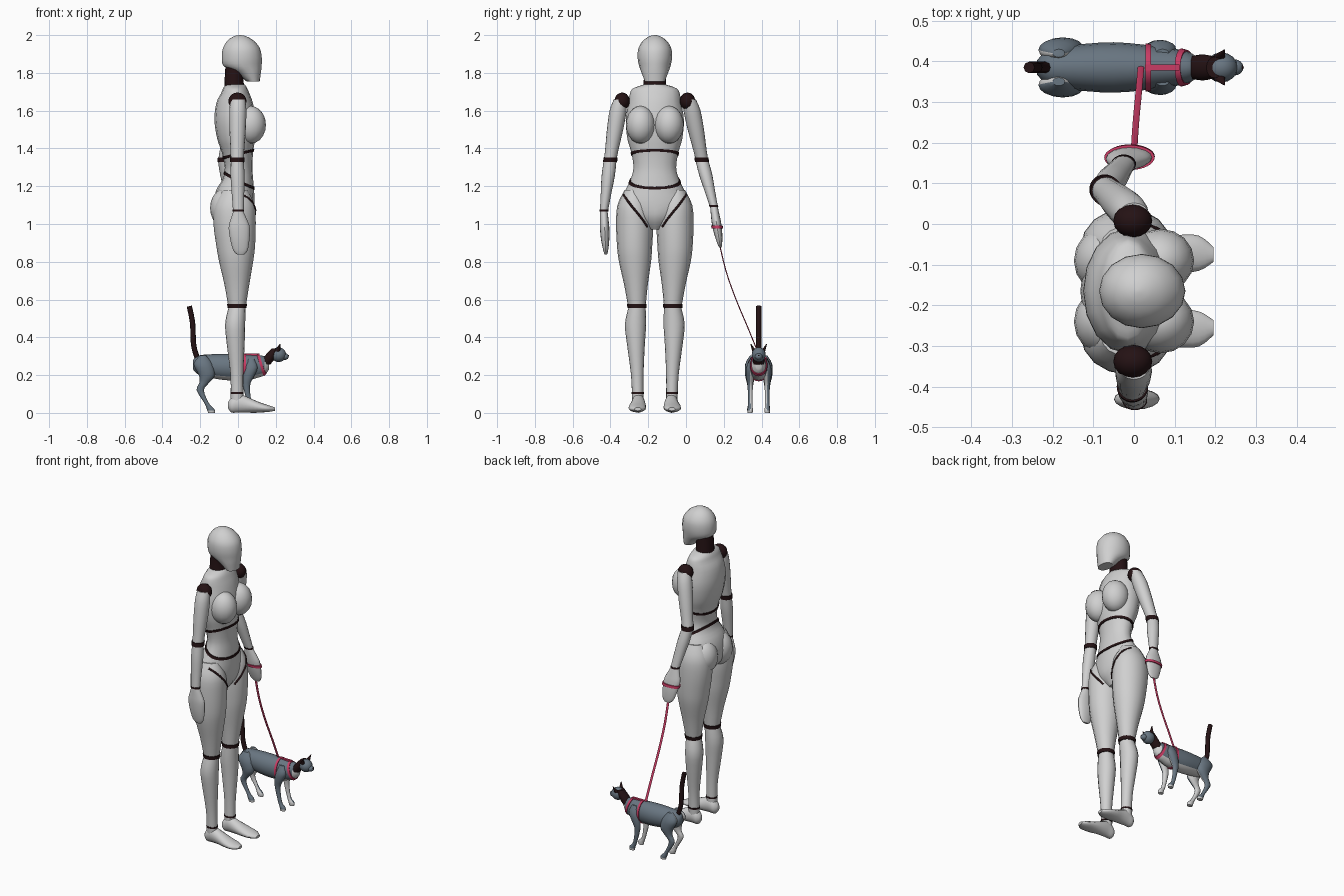
import bpy, bmesh, math
from mathutils import Vector
from mathutils.bvhtree import BVHTree

cube = bpy.data.objects.get("Cube")
if cube:
    bpy.data.objects.remove(cube)

BODY_Y, CAT_Y, SIDES = -0.165, 0.385, 16


def material(name, r, g, b):
    m = bpy.data.materials.new(name)
    m.use_nodes = True
    m.diffuse_color = (r, g, b, 1)
    m.node_tree.nodes["Principled BSDF"].inputs["Base Color"].default_value = (r, g, b, 1)
    return m


PALE = material("pale grey", .63, .63, .63)
DARK = material("dark brown", .018, .006, .007)
FUR = material("blue grey fur", .14, .18, .22)
PINK = material("pink strap", .6, .045, .13)


def finish(name, bm, mats, rule=None):
    bmesh.ops.recalc_face_normals(bm, faces=bm.faces)
    mesh = bpy.data.meshes.new(name)
    bm.to_mesh(mesh)
    bm.free()
    obj = bpy.data.objects.new(name, mesh)
    bpy.context.collection.objects.link(obj)
    for m in mats:
        mesh.materials.append(m)
    for p in mesh.polygons:
        p.use_smooth = True
        if rule:
            p.material_index = int(rule(p.normal, p.center))
    return obj


def refine(rings, steps=3):
    """Smooth a list of (position, centre, centre, radius, radius) sections."""
    v = [Vector(r) for r in rings]
    v = [v[0]] + v + [v[-1]]
    out = []
    for a, b, c, d in zip(v, v[1:], v[2:], v[3:]):
        for i in range(steps):
            t = i / steps
            out.append(b + (c - a) * (t / 2) + (a * 2 - b * 5 + c * 4 - d) * (t * t / 2)
                       + (b * 3 - a - c * 3 + d) * (t ** 3 / 2))
    return out + [v[-1]]


def point(ring, angle, axis, grow=0):
    pos, c1, c2, r1, r2 = ring
    u = c1 + (max(r1, .001) + grow) * math.cos(angle)
    v = c2 + (max(r2, .001) + grow) * math.sin(angle)
    return (u, v, pos) if axis == "Z" else (pos, u, v)


def skin(bm, rows, close):
    n = len(rows[0])
    pairs = list(zip(rows, rows[1:])) + ([(rows[-1], rows[0])] if close else [])
    for a, b in pairs:
        for i in range(n):
            j = (i + 1) % n
            bm.faces.new((a[i], a[j], b[j], b[i]))


def loft(name, rings, mats, axis="Z", rule=None):
    bm = bmesh.new()
    rows = [[bm.verts.new(point(r, math.tau * i / SIDES, axis)) for i in range(SIDES)]
            for r in refine(rings)]
    skin(bm, rows, False)
    bm.faces.new(rows[0])
    bm.faces.new(rows[-1])
    return finish(name, bm, mats, rule)


def section(rings, pos):
    rings = sorted(refine(rings), key=lambda r: r[0])
    for a, b in zip(rings, rings[1:]):
        if a[0] <= pos <= b[0]:
            return a.lerp(b, (pos - a[0]) / max(b[0] - a[0], 1e-6))
    return rings[0] if pos < rings[0][0] else rings[-1]


def band(name, rings, pos, width, mat, axis="Z", tilt=(0, 0), grow=.004):
    """A strip hugging a lofted part, optionally slanted."""
    bm = bmesh.new()
    rows = []
    for end, g in ((-1, -.006), (-1, grow), (1, grow), (1, -.006)):
        row = []
        for i in range(32):
            a = math.tau * i / 32
            p = pos + tilt[0] * math.cos(a) + tilt[1] * math.sin(a) + end * width / 2
            r = section(rings, p).copy()
            r[0] = p
            row.append(bm.verts.new(point(r, a, axis, g)))
        rows.append(row)
    skin(bm, rows, True)
    return finish(name, bm, [mat])


def limb(a, b, profile):
    """Sections between two joints; profile holds (fraction, radius, radius)."""
    a, b = Vector(a), Vector(b)
    return [(p.z, p.x, p.y, rx, ry) for t, rx, ry in profile for p in [a.lerp(b, t)]]


def ball(name, centre, radii, mat):
    bm = bmesh.new()
    bmesh.ops.create_uvsphere(bm, u_segments=16, v_segments=10, radius=1)
    for v in bm.verts:
        v.co = Vector(centre) + Vector(x * r for x, r in zip(v.co, radii))
    return finish(name, bm, [mat])


def cord(name, points, radius, mat):
    curve = bpy.data.curves.new(name, "CURVE")
    curve.dimensions = "3D"
    curve.bevel_depth, curve.bevel_resolution, curve.use_fill_caps = radius, 2, True
    s = curve.splines.new("NURBS")
    s.points.add(len(points) - 1)
    for p, co in zip(s.points, points):
        p.co = (*co, 1)
    s.use_endpoint_u, s.order_u = True, 3
    curve.materials.append(mat)
    obj = bpy.data.objects.new(name, curve)
    bpy.context.collection.objects.link(obj)


def upright(rows, y, side=1):
    return [(z, x, y + side * off, rx, ry) for z, x, off, rx, ry in rows]


# Head, neck and torso
loft("head", upright([(1.755, .08, 0, .035, .053), (1.8, .055, 0, .066, .07), (1.835, .025, 0, .1, .083),
     (1.88, .02, 0, .106, .091), (1.93, .018, 0, .098, .087), (1.97, .014, 0, .07, .063),
     (1.993, .011, 0, .034, .03), (2, .01, 0, .004, .004)], BODY_Y), [PALE])
loft("neck", upright([(1.7, -.02, 0, .054, .062), (1.78, -.02, 0, .05, .058),
     (1.86, -.01, 0, .055, .058)], BODY_Y), [DARK])
torso_rings = upright([
    (.97, -.01, 0, .05, .035), (1.03, -.02, 0, .1, .12), (1.1, -.022, 0, .11, .183), (1.18, -.015, 0, .1, .155),
    (1.24, 0, 0, .08, .127), (1.3, .003, 0, .073, .113), (1.38, -.003, 0, .083, .125),
    (1.45, -.01, 0, .1, .145), (1.55, -.015, 0, .11, .154), (1.64, -.018, 0, .097, .14),
    (1.69, -.015, 0, .076, .132), (1.718, -.015, 0, .064, .115), (1.738, -.015, 0, .052, .06)], BODY_Y)
torso = loft("torso", torso_rings, [PALE])
band("rib_seam", torso_rings, 1.37, .014, DARK, tilt=(.02, 0))
band("waist_seam", torso_rings, 1.23, .014, DARK, tilt=(-.04, 0))

# Legs, feet and paired torso forms
surfaces = [torso]
for side, tag in ((1, "left"), (-1, "right")):
    y = BODY_Y + side * .075
    ball(tag + "_breast", (.066, y, 1.525), (.082, .078, .1), PALE)
    ball(tag + "_buttock", (-.065, y, 1.085), (.083, .085, .105), PALE)
    thigh = upright([(1.18, -.015, .115, .065, .045), (1.1, -.018, .11, .106, .088), (1, -.018, .107, .112, .098),
                     (.88, -.012, .107, .102, .093), (.8, -.01, .105, .09, .085),
                     (.68, -.006, .1, .066, .063), (.56, -.005, .095, .046, .046)], BODY_Y, side)
    calf = upright([(.56, -.005, .094, .045, .045), (.47, -.015, .102, .053, .056), (.36, -.012, .1, .047, .047),
                    (.2, -.006, .093, .034, .033), (.06, -.005, .09, .034, .03)], BODY_Y, side)
    surfaces.append(loft(tag + "_thigh", thigh, [PALE]))
    loft(tag + "_calf", calf, [PALE])
    band(tag + "_knee_joint", thigh, .565, .022, DARK)
    band(tag + "_ankle_joint", calf, .105, .01, DARK, grow=.002)
    loft(tag + "_foot", [(x, BODY_Y + side * off, z, ry, rz) for x, off, z, ry, rz in (
        (-.053, .088, .04, .012, .015), (-.035, .088, .042, .03, .04), (0, .088, .052, .034, .05),
        (.05, .088, .043, .039, .041), (.11, .092, .03, .046, .028), (.16, .093, .023, .043, .018),
        (.196, .09, .02, .018, .009))], [PALE], "X")

# Hip creases laid on the front surface
trees = [BVHTree.FromPolygons([v.co for v in o.data.vertices], [p.vertices for p in o.data.polygons])
         for o in surfaces]
for side, tag in ((1, "left"), (-1, "right")):
    path = []
    for i in range(12):
        t = i / 11
        y, z = BODY_Y + side * (.165 - .125 * t), 1.155 - .17 * t - .02 * math.sin(math.pi * t) * (.5 - t)
        hits = [h[0] for h in (tree.ray_cast((1, y, z), (-1, 0, 0)) for tree in trees) if h[0]]
        if hits:
            path.append(max(hits, key=lambda h: h.x))
    cord(tag + "_hip_crease", path, .006, DARK)

# Arms and hands, the left one bent to hold the lead
poses = {"right": ((0, -.35, 1.66), (-.004, -.402, 1.335), (.002, -.435, 1.065), (.014, -.424, .838)),
         "left": ((0, .02, 1.66), (-.072, .085, 1.335), (-.025, .148, 1.09), (.005, .182, .875))}
for tag, (shoulder, elbow, wrist, tip) in poses.items():
    upper = limb(shoulder, elbow, [(0, .038, .032), (.18, .045, .045), (.5, .043, .043), (.8, .037, .036), (1, .034, .033)])
    fore = limb(elbow, wrist, [(0, .034, .034), (.3, .037, .035), (.65, .033, .028), (1, .028, .021)])
    hand = limb(wrist, tip, [(0, .027, .02), (.2, .045, .023), (.38, .056, .025), (.65, .051, .022),
                             (.9, .038, .013), (1, .018, .006)])
    loft(tag + "_upper_arm", upper, [PALE])
    loft(tag + "_forearm", fore, [PALE])
    loft(tag + "_hand", hand, [PALE])
    inward = .012 if tag == "right" else -.012
    ball(tag + "_shoulder_joint", (-.003, shoulder[1] + inward, 1.65), (.048, .041, .046), DARK)
    band(tag + "_elbow_joint", upper, 1.34, .026, DARK)
    band(tag + "_wrist_joint", fore, wrist[2] + .006, .01, DARK, grow=.002)
    if tag == "left":
        band("lead_hand_loop", hand, .985, .016, PINK, grow=.006)

# Lead ribbon
loft("lead", [(.9, .0, .176, .008, .003), (.75, .002, .212, .008, .003), (.6, .006, .265, .008, .003),
              (.45, .012, .328, .008, .003), (.31, .017, .385, .008, .003)], [PINK])

# Cat body with pale belly and chest
cat_rings = [(x, CAT_Y, z, ry, rz) for x, z, ry, rz in (
    (-.238, .255, .018, .025), (-.21, .253, .044, .05), (-.15, .248, .055, .062), (-.05, .242, .062, .07),
    (.05, .24, .053, .068), (.1, .245, .046, .06), (.14, .25, .036, .05), (.165, .255, .015, .025))]
loft("cat_body", cat_rings, [FUR, PALE], "X", lambda n, c: n.z < -.65 or (n.x > .5 and c.z < .27))
band("harness_girth", cat_rings, .035, .014, PINK, "X")
band("harness_collar", cat_rings, .125, .014, PINK, "X", tilt=(0, -.018))
bm = bmesh.new()
bmesh.ops.create_cube(bm, size=1)
for v in bm.verts:
    v.co = (.07 + v.co.x * .085, CAT_Y + v.co.y * .014, .309 + v.co.z * .009)
finish("harness_spine_strap", bm, [PINK])

# Cat neck, head, ears and tail
loft("cat_neck", limb((.142, CAT_Y, .255), (.198, CAT_Y, .34), [(0, .028, .028), (.5, .032, .032), (1, .02, .026)]), [DARK])
ball("cat_head", (.215, CAT_Y, .308), (.04, .037, .039), FUR)
ball("cat_muzzle", (.247, CAT_Y, .298), (.022, .02, .018), FUR)
ball("cat_nose", (.266, CAT_Y, .303), (.004, .005, .004), DARK)
cord("cat_tail", [(-.215, CAT_Y, .29), (-.235, CAT_Y, .34), (-.238, CAT_Y, .42), (-.24, CAT_Y, .49),
                  (-.258, CAT_Y, .565)], .014, DARK)

# Cat legs, pale on the inner side
for side, tag in ((1, "left"), (-1, "right")):
    loft("cat_%s_ear" % tag, [(.325, .208, CAT_Y + side * .022, .016, .012),
                              (.365, .222, CAT_Y + side * .042, .002, .002)], [DARK])
    inner = lambda n, c: n.y * side < -.2 or c.z < .012
    hind = upright([(.305, -.185, .035, .015, .01), (.26, -.185, .043, .05, .028), (.2, -.165, .046, .042, .026),
                    (.16, -.178, .045, .026, .018), (.12, -.2, .045, .019, .013), (.05, -.165, .046, .012, .011),
                    (.02, -.145, .046, .02, .015), (0, -.14, .046, .018, .013)], CAT_Y, side)
    front = upright([(.285, .07, .035, .016, .01), (.24, .07, .044, .034, .022), (.19, .055, .046, .028, .02),
                     (.14, .045, .045, .018, .014), (.05, .062, .045, .012, .011),
                     (.02, .08, .045, .019, .014), (0, .082, .045, .017, .013)], CAT_Y, side)
    loft("cat_%s_hind_leg" % tag, hind, [FUR, PALE], rule=inner)
    loft("cat_%s_front_leg" % tag, front, [FUR, PALE], rule=inner)

# Smooth shading with sharp rims
bpy.ops.object.select_all(action="DESELECT")
for o in bpy.context.collection.objects:
    if o.type == "MESH":
        o.select_set(True)
        bpy.context.view_layer.objects.active = o
bpy.ops.object.shade_smooth_by_angle(angle=math.radians(45))
